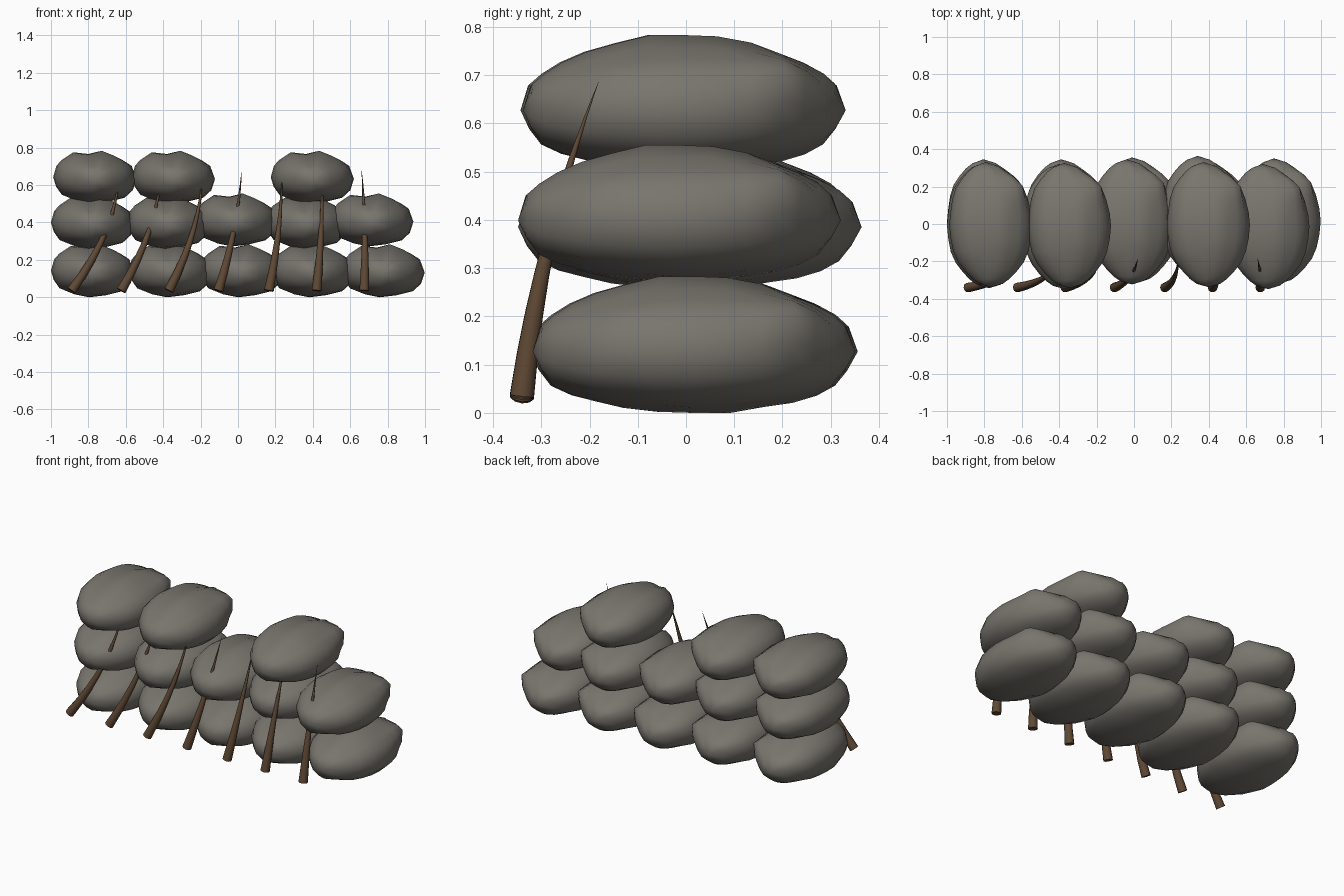
import bpy, bmesh, math
from mathutils import Vector

cube = bpy.data.objects.get("Cube")
if cube:
    bpy.data.objects.remove(cube)


def material(name, rgb):
    m = bpy.data.materials.new(name)
    m.use_nodes = True
    m.diffuse_color = (*rgb, 1)
    bsdf = m.node_tree.nodes["Principled BSDF"]
    bsdf.inputs["Base Color"].default_value = (*rgb, 1)
    bsdf.inputs["Roughness"].default_value = 0.9
    return m


def loft(name, rings, ends, mat):
    """Skin equal rings of points; ends are the two closing points."""
    bm = bmesh.new()
    loops = [[bm.verts.new(p) for p in ring] for ring in rings]
    n = len(loops[0])
    for a, b in zip(loops, loops[1:]):
        for i in range(n):
            j = (i + 1) % n
            bm.faces.new((a[i], a[j], b[j], b[i]))
    for loop, end in ((loops[0], ends[0]), (loops[-1], ends[1])):
        tip = bm.verts.new(end)
        for i in range(n):
            bm.faces.new((loop[i], loop[(i + 1) % n], tip))
    bmesh.ops.recalc_face_normals(bm, faces=bm.faces)
    mesh = bpy.data.meshes.new(name)
    bm.to_mesh(mesh)
    bm.free()
    mesh.materials.append(mat)
    return mesh


def place(name, mesh, loc=(0, 0, 0)):
    ob = bpy.data.objects.new(name, mesh)
    ob.location = loc
    bpy.context.collection.objects.link(ob)
    return ob


grey = material("stone grey", (0.19, 0.178, 0.155))
brown = material("stake brown", (0.115, 0.066, 0.035))

# Lobed cross-section of a boulder (x, z), narrowed towards both ends
section = [(-.225, .0), (-.208, .06), (-.18, .09), (-.115, .13), (-.035, .122),
           (.035, .143), (.1, .118), (.15, .092), (.195, .06), (.22, -.01),
           (.2, -.07), (.155, -.108), (.07, -.128), (-.02, -.143), (-.1, -.128),
           (-.18, -.095), (-.21, -.05)]
# Distance from the middle, then width, top and bottom factors
half = [(0, 1, 1, 1), (.07, .985, .98, .99), (.14, .91, .88, .92), (.2, .79, .74, .84),
        (.25, .63, .59, .74), (.29, .45, .43, .6), (.315, .28, .28, .38)]
stations = [(-y, *s) for y, *s in reversed(half[1:])] + half
knob = Vector((.14, .22, .075))
rings = []
for y, wide, top, low in stations:
    ring = []
    for x, z in section:
        p = Vector((x * wide, y, z * (top if z > 0 else low)))
        p.x -= max(0, y - .1) * .12
        # Gentle lumps, plus one raised knob on the upper rear corner
        p += p.normalized() * .004 * math.sin(15 * x + 20 * y) * math.sin(17 * y - 12 * z)
        p += Vector((.036, .012, .032)) * max(0, 1 - (p - knob).length / .12)
        ring.append(p)
    rings.append(ring)
boulder = loft("boulder", rings, ((0, -.333, -.015), (-.03, .336, -.015)), grey)

# Stacked wall: (x, y) of each boulder in every course
courses = {
    "lower": (.142, [(-.775, .01), (-.36, .01), (.02, .02), (.4, .01), (.778, .015)]),
    "middle": (.4, [(-.775, -.01), (-.37, -.015), (-.01, .01), (.37, .028), (.718, -.015)]),
    "upper": (.642, [(-.763, -.005), (-.343, -.01), (.4, -.005)]),
}
parts = []
for course, (z, spots) in courses.items():
    for i, (x, y) in enumerate(spots):
        lift = .014 if course == "middle" and i in (2, 4) else 0
        parts.append(place(f"{course}_boulder_{i + 1}", boulder, (x, y, z + lift)))

# Pointed stakes leaning on the front: base, middle and tip x
stakes = [(-.89, -.7, -.635), (-.625, -.47, -.41), (-.37, -.235, -.19), (-.105, -.02, .02),
          (.165, .218, .235), (.42, .445, .45), (.675, .677, .66)]
for i, (x0, x1, x2) in enumerate(stakes):
    a, b, c = Vector((x0, -.34, .035)), Vector((x1, -.28, .37)), Vector((x2, -.18, .69))
    ctrl = b * 2 - (a + c) / 2
    rings = []
    for k in range(8):
        t = k / 8
        p = a * (1 - t) ** 2 + ctrl * 2 * t * (1 - t) + c * t * t
        axis = ((ctrl - a) * (1 - t) + (c - ctrl) * t).normalized()
        u = axis.cross(Vector((0, 1, 0))).normalized()
        v = axis.cross(u)
        r = .026 * (1 - t)
        rings.append([p + (u * math.cos(q) + v * math.sin(q)) * r
                      for q in (math.tau * s / 10 for s in range(10))])
    name = f"stake_{i + 1}"
    parts.append(place(name, loft(name, rings, (a, c), brown)))

# Smooth surfaces with crisp stake ends
bpy.ops.object.select_all(action='DESELECT')
for ob in parts:
    ob.select_set(True)
bpy.context.view_layer.objects.active = parts[0]
bpy.ops.object.shade_smooth_by_angle(angle=math.radians(50))
